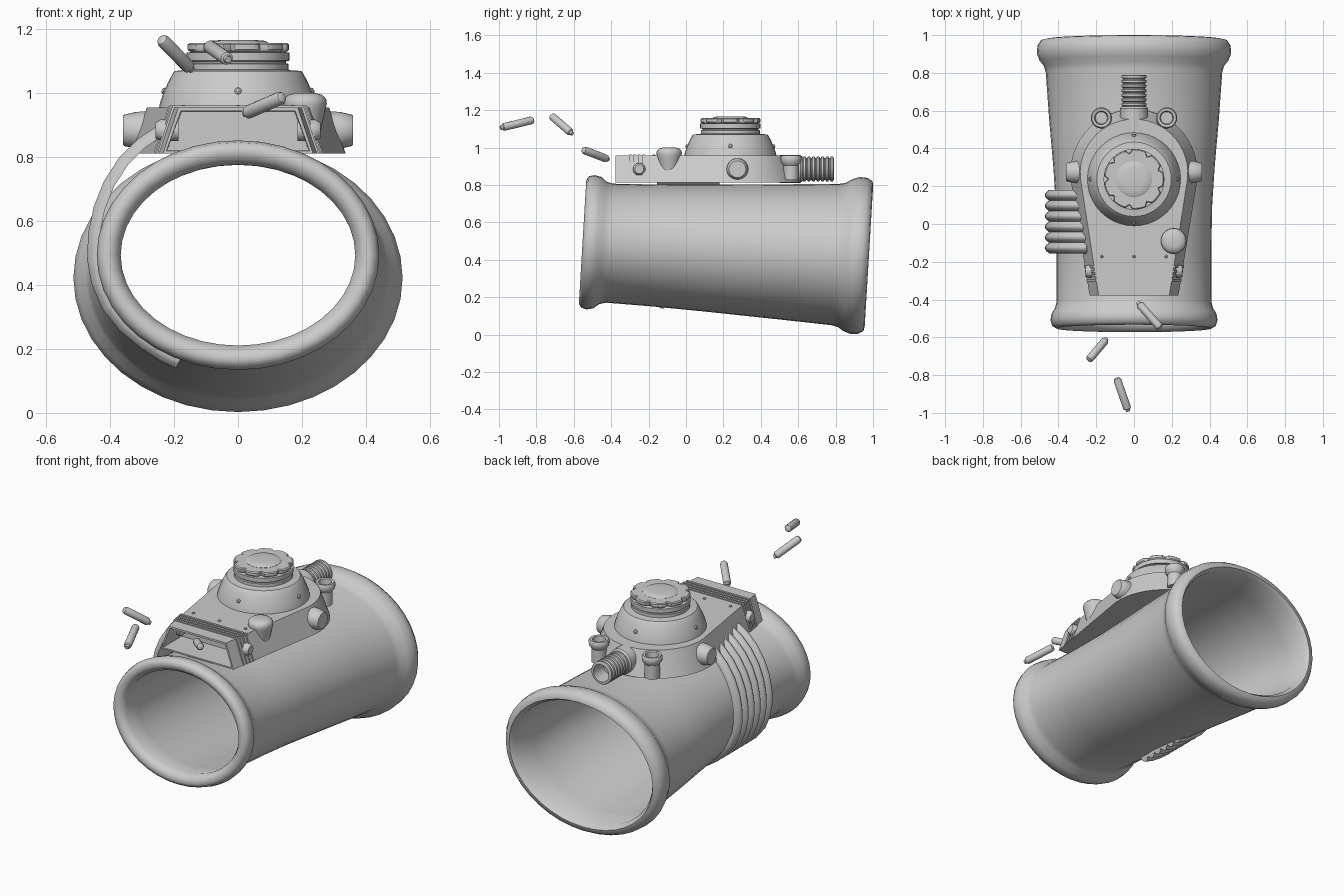
import bpy, bmesh, math
from mathutils import Vector, Matrix

if "Cube" in bpy.data.objects:
    bpy.data.objects.remove(bpy.data.objects["Cube"])


def finish(name, bm, angle=35):
    bmesh.ops.recalc_face_normals(bm, faces=bm.faces[:])
    me = bpy.data.meshes.new(name)
    bm.to_mesh(me)
    bm.free()
    ob = bpy.data.objects.new(name, me)
    bpy.context.collection.objects.link(ob)
    bpy.ops.object.select_all(action='DESELECT')
    bpy.context.view_layer.objects.active = ob
    ob.select_set(True)
    bpy.ops.object.shade_smooth_by_angle(angle=math.radians(angle))
    return ob


def bridge(bm, a, b, closed=True):
    n = len(a)
    for i in range(n if closed else n - 1):
        j = (i + 1) % n
        bm.faces.new((a[i], a[j], b[j], b[i]))


def lathe(name, profile, loc, axis=(0, 0, 1), segs=24, notch=None):
    """Spin (radius, height) points round an axis; both ends are capped."""
    bm = bmesh.new()
    rings = []
    for r, h in profile:
        ring = []
        for i in range(segs):
            a = 2 * math.pi * i / segs
            k = r * (notch(a) if notch else 1)
            ring.append(bm.verts.new((k * math.cos(a), k * math.sin(a), h)))
        rings.append(ring)
    for a, b in zip(rings, rings[1:]):
        bridge(bm, a, b)
    bm.faces.new(rings[0])
    bm.faces.new(rings[-1])
    rot = Vector(axis).to_track_quat('Z', 'Y').to_matrix().to_4x4()
    bm.transform(Matrix.Translation(loc) @ rot)
    return finish(name, bm)


# Tapered oval cuff with rolled rims: (y, x radius, z radius), closed loop
cuff = [(-.515, .367, .283), (-.543, .385, .302), (-.553, .41, .33), (-.54, .433, .351),
        (-.51, .442, .359), (-.475, .437, .352), (-.445, .418, .328), (-.41, .41, .318),
        (-.15, .409, .326), (.1, .414, .338), (.3, .427, .349), (.55, .449, .363),
        (.8, .467, .378), (.835, .476, .386), (.865, .5, .406), (.905, .515, .42),
        (.945, .511, .417), (.973, .492, .401), (.978, .467, .375), (.95, .447, .357),
        (.8, .442, .354), (.5, .42, .337), (.1, .388, .313), (-.4, .375, .292)]
bm = bmesh.new()
rings = []
N = 40
for y, rx, rz in cuff:
    cz = .493 - (y + .5) * .05
    rings.append([bm.verts.new((rx * math.sin(t), y + .048 * rz / .4 * math.cos(t) * .5,
                                cz + rz * math.cos(t)))
                  for t in (2 * math.pi * i / N for i in range(N))])
for a, b in zip(rings, rings[1:] + rings[:1]):
    bridge(bm, a, b)
finish("cuff", bm, 60)

# Keyhole-shaped housing, sides sloping inwards, with a recessed front opening
def outline(r, fx):
    pts = [(r * math.cos(a), .27 + r * math.sin(a))
           for a in (math.radians(-12 + 204 * i / 28) for i in range(29))]
    return pts + [(-fx, -.378), (fx, -.378)]


bm = bmesh.new()
low = [bm.verts.new((x, y, .812)) for x, y in outline(.337, .235)]
top = [bm.verts.new((x, y, .956)) for x, y in outline(.285, .187)]
bridge(bm, low, top)
bm.faces.new(low)
bm.faces.new(top)
bmesh.ops.recalc_face_normals(bm, faces=bm.faces[:])
front = min(bm.faces, key=lambda f: f.calc_center_median().y)
bmesh.ops.inset_individual(bm, faces=[front], thickness=.014)
bmesh.ops.inset_individual(bm, faces=[front], thickness=.004)
bmesh.ops.translate(bm, verts=front.verts[:], vec=(0, .17, 0))
finish("housing", bm)

# Raised ribs wrapping the front of the housing
for n in range(4):
    y0 = -.305 + n * .024
    w = (y0 + .378) * .16
    bm = bmesh.new()
    loops = []
    for dy, d in ((0, -.006), (0, .006), (.013, .006), (.013, -.006)):
        pts = [(-.235 - w - d, .812), (.235 + w + d, .812),
               (.187 + w + d, .956 + d), (-.187 - w - d, .956 + d)]
        loops.append([bm.verts.new((x, y0 + dy, z)) for x, z in pts])
    for a, b in zip(loops, loops[1:] + loops[:1]):
        bridge(bm, a, b)
    finish("housing_rib", bm)

# Domed turret and its neck rings
C = (0, .237, 0)
lathe("turret", [(.248, .95), (.244, .97), (.232, 1.005), (.216, 1.04), (.203, 1.064), (.197, 1.07),
                 (.165, 1.072), (.158, 1.074), (.158, 1.092), (.15, 1.094), (.15, 1.1),
                 (.161, 1.102), (.161, 1.127), (.14, 1.13)], C, segs=40)
# Scalloped dial with a raised button
scallop = lambda a: 1 - .13 * max(0, math.cos(9 * a)) ** 3
lathe("dial", [(.14, 1.125), (.156, 1.132), (.16, 1.137), (.16, 1.152), (.154, 1.157), (.115, 1.157)],
      C, segs=108, notch=scallop)
lathe("dial_button", [(.095, 1.15), (.095, 1.158), (.085, 1.164), (.05, 1.167)], C, segs=32)

# Rivets
rivet = [(.011, -.008), (.011, .005), (.006, .01)]
for i in range(4):
    a = math.pi / 2 * i
    d = Vector((math.cos(a), math.sin(a), .4))
    lathe("turret_rivet", rivet, (.229 * d.x, .237 + .229 * d.y, 1.006), d, 10)
for x in (-.17, 0, .17):
    lathe("housing_rivet", [(.008, -.005), (.008, .004), (.004, .007)], (x, -.172, .956), segs=10)

# Paired fittings on both sides
for s in (-1, 1):
    lathe("side_knob", [(.06, -.06), (.058, .03), (.049, .068), (.045, .072)],
          (s * .288, .275, .884), (s, 0, 0))
    lathe("side_bolt", [(.034, -.04), (.034, .016), (.026, .03), (.024, .032)],
          (s * .226, -.25, .884), (s, 0, 0), 12)
    lathe("rear_post", [(.041, .825), (.041, .905), (.054, .922), (.056, .945), (.05, .956),
                        (.036, .954), (.032, .92)], (s * .173, .562, 0))

# Single capped post on the right front
lathe("front_post", [(.034, .822), (.046, .87), (.064, .95), (.068, .968), (.066, .982),
                     (.054, .995), (.03, 1.001)], (.21, -.09, 0))

# Threaded hollow spigot at the back
lathe("spigot_collar", [(.074, .5), (.074, .612), (.066, .622)], (0, 0, .885), (0, 1, 0))
thread = [(.058, .6)]
for i in range(7):
    y = .622 + i * .0245
    thread += [(.058, y), (.066, y + .005), (.066, y + .016), (.058, y + .021)]
lathe("spigot", thread + [(.06, .79), (.05, .79), (.046, .7)], (0, 0, .885), (0, 1, 0), 28)

# Corrugated band hugging the left side of the cuff
path = [(-.24, .88), (-.3, .84), (-.355, .785), (-.4, .715), (-.43, .64), (-.447, .56), (-.45, .48),
        (-.437, .41), (-.405, .335), (-.355, .272), (-.29, .218), (-.235, .182), (-.185, .158)]
pts = [Vector((x, 0, z)) for x, z in path]
bm = bmesh.new()
rows = []
K = 48
for i, p in enumerate(pts):
    t = (pts[min(i + 1, len(pts) - 1)] - pts[max(i - 1, 0)]).normalized()
    n = Vector((t.z, 0, -t.x))
    n = n if n.dot(p - Vector((0, 0, .47))) > 0 else -n
    row = []
    for k in range(K + 1):
        h = .022 * abs(math.sin(math.pi * 6 * k / K))
        row.append(bm.verts.new(p + n * h + Vector((0, -.155 + .335 * k / K, 0))))
    for k in (K, 0):
        row.append(bm.verts.new(p - n * .014 + Vector((0, -.155 + .335 * k / K, 0))))
    rows.append(row)
for a, b in zip(rows, rows[1:]):
    bridge(bm, a, b)
bm.faces.new(rows[0])
bm.faces.new(rows[-1])
finish("ribbed_band", bm, 50)

# Three flying darts
darts = [((.02, -.415, .936), (.14, -.55, .988)),
         ((-.145, -.608, 1.073), (-.24, -.72, 1.17)),
         ((-.03, -.992, 1.105), (-.092, -.815, 1.148))]
for a, b in darts:
    a, b = Vector(a), Vector(b)
    L = (b - a).length
    lathe("dart", [(.011, 0), (.013, .012), (.02, .016), (.021, .022), (.021, L - .014), (.017, L - .004),
                   (.01, L)], a, b - a, 14)
